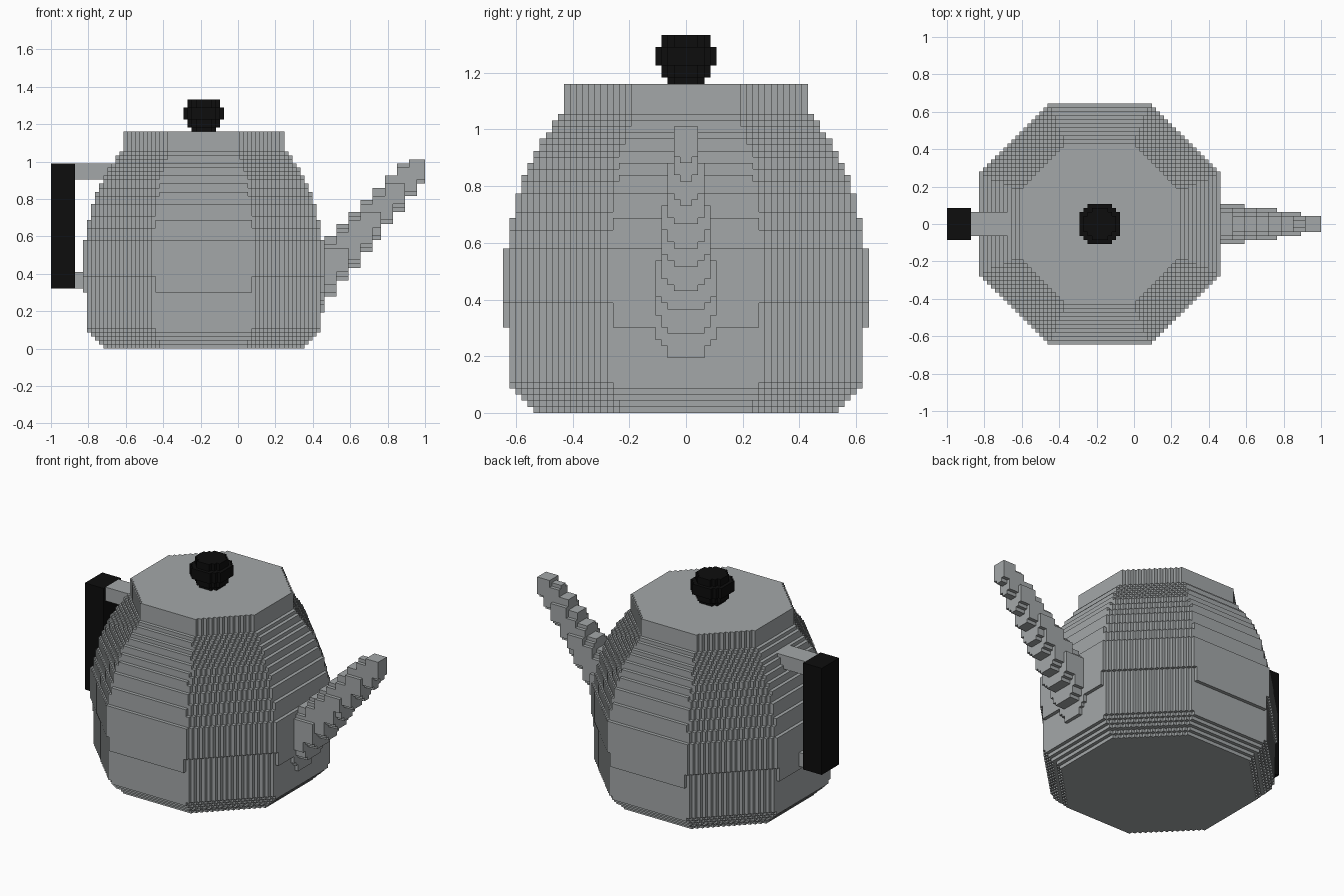
import bpy, bmesh
from mathutils import Vector

if "Cube" in bpy.data.objects:
    bpy.data.objects.remove(bpy.data.objects["Cube"])

CELL = 2 / 93                              # block size
ORIGIN = Vector((-1 + 38 * CELL, 0, 0))    # pot axis on the floor


def material(name, colour):
    mat = bpy.data.materials.new(name)
    mat.use_nodes = True
    mat.diffuse_color = (*colour, 1)
    mat.node_tree.nodes["Principled BSDF"].inputs["Base Color"].default_value = (*colour, 1)
    return mat


steel = material("steel grey", (0.37, 0.39, 0.395))
black = material("black", (0.004, 0.004, 0.004))


def build_blocks(name, mat, low, high, inside):
    """Fill the block grid from low to high where inside() holds; keep only the outer faces."""
    spans = [range(a, b) for a, b in zip(low, high)]
    cells = {(i, j, k) for i in spans[0] for j in spans[1] for k in spans[2]
             if inside(i + 0.5, j + 0.5, k + 0.5)}
    bm = bmesh.new()
    corners = {}

    def corner(p):
        if p not in corners:
            corners[p] = bm.verts.new(ORIGIN + Vector(p) * CELL)
        return corners[p]

    for cell in cells:
        for axis in range(3):
            u, w = (axis + 1) % 3, (axis + 2) % 3
            for side in (0, 1):
                near = list(cell)
                near[axis] += 2 * side - 1
                if tuple(near) in cells:
                    continue
                quad = []
                for du, dw in ((0, 0), (1, 0), (1, 1), (0, 1)):
                    p = list(cell)
                    p[axis] += side
                    p[u] += du
                    p[w] += dw
                    quad.append(corner(tuple(p)))
                bm.faces.new(quad if side else quad[::-1])
    mesh = bpy.data.meshes.new(name)
    bm.to_mesh(mesh)
    bm.free()
    mesh.materials.append(mat)
    obj = bpy.data.objects.new(name, mesh)
    bpy.context.collection.objects.link(obj)
    return obj


def interpolate(points, t):
    for (t0, a), (t1, b) in zip(points, points[1:]):
        if t <= t1:
            return a + (b - a) * max(0, t - t0) / (t1 - t0)
    return points[-1][1]


def octagon(x, y, size):
    x, y = abs(x), abs(y)
    return max(x, y) < size and x + y < size * 2 ** 0.5


# Pot body: octagonal layers following a bulging profile (height, size)
PROFILE = [(0.5, 24.8), (4.5, 28.95), (14, 29.5), (25, 30.1), (27.3, 29.5),
           (32, 28.5), (36, 27.5), (39, 26.5), (41.5, 25.5), (43.5, 24.5),
           (45.3, 23.5), (46.3, 22.6), (47.5, 21.6), (48.5, 20.6)]
build_blocks("pot_body", steel, (-31, -31, 0), (31, 31, 49),
             lambda x, y, z: octagon(x, y, interpolate(PROFILE, z)))

# Straight octagonal lid
build_blocks("lid", steel, (-20, -20, 49), (20, 20, 54),
             lambda x, y, z: octagon(x, y, 20))

# Round knob, widest in the middle
KNOB = [(54.5, 3.2), (55.5, 4.3), (56.5, 4.3), (57.5, 5.2), (59.5, 5.2), (60.5, 4.3), (61.5, 4.3)]
build_blocks("lid_knob", black, (-6, -6, 54), (6, 6, 62),
             lambda x, y, z: x * x + y * y < interpolate(KNOB, z) ** 2)


# Spout: overlapping slabs climbing outward and shrinking
def in_spout(x, y, z):
    for i in range(-1, 9):
        middle = 30 + 2.9 * i
        half_width, half_height = 5.1 - 0.38 * i, 6.05 - 0.3 * i
        if -2.4 < x - middle < 2.85:
            v = abs(y) / half_width
            w = abs(z - (13 + 3.56 * i + half_height)) / half_height
            if max(v, w) < 1 and v + w < 1.45:
                return True
    return False


build_blocks("spout", steel, (24, -6, 9), (55, 6, 47), in_spout)


# Handle: black grip on two grey arms
def solid(x, y, z):
    return True


build_blocks("handle_grip", black, (-38, -4, 15), (-32, 4, 46), solid)
build_blocks("handle_upper_arm", steel, (-32, -3, 42), (-20, 3, 46), solid)
build_blocks("handle_lower_arm", steel, (-32, -3, 15), (-26, 3, 19), solid)
